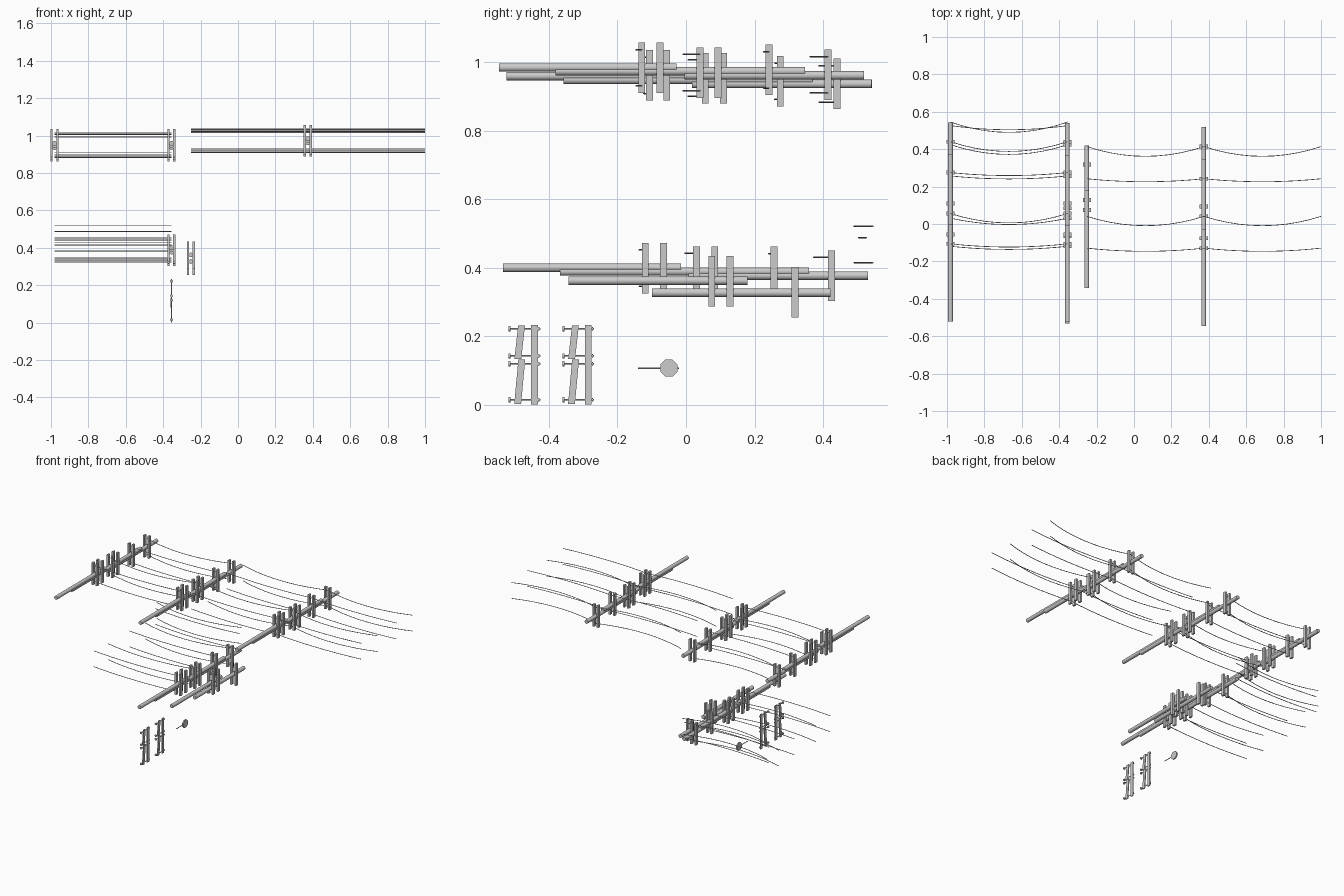
import bpy, bmesh, math
from mathutils import Vector

old = bpy.data.objects.get("Cube")
if old:
    bpy.data.objects.remove(old, do_unlink=True)


def material(name, value):
    m = bpy.data.materials.new(name)
    m.use_nodes = True
    m.diffuse_color = (value, value, value, 1)
    m.node_tree.nodes["Principled BSDF"].inputs["Base Color"].default_value = (value, value, value, 1)
    return m


GREY = material("weathered grey", 0.6)


def finish(name, bm, smooth=False):
    bmesh.ops.recalc_face_normals(bm, faces=bm.faces)
    mesh = bpy.data.meshes.new(name)
    bm.to_mesh(mesh)
    bm.free()
    mesh.materials.append(GREY)
    ob = bpy.data.objects.new(name, mesh)
    bpy.context.collection.objects.link(ob)
    if smooth:
        bpy.ops.object.select_all(action='DESELECT')
        ob.select_set(True)
        bpy.context.view_layer.objects.active = ob
        bpy.ops.object.shade_smooth_by_angle(angle=math.radians(50))


def add_tube(bm, points, radius, sides):
    """Sweep a round section along a path and cap both ends."""
    points = [Vector(p) for p in points]
    rings = []
    for i, p in enumerate(points):
        along = (points[min(i + 1, len(points) - 1)] - points[max(i - 1, 0)]).normalized()
        side = along.cross(Vector((0, 0, 1))).normalized()
        up = side.cross(along)
        angles = [2 * math.pi * (k + 0.5) / sides for k in range(sides)]
        rings.append([bm.verts.new(p + radius * (math.cos(a) * side + math.sin(a) * up)) for a in angles])
    for a, b in zip(rings, rings[1:]):
        for k in range(sides):
            n = (k + 1) % sides
            bm.faces.new((a[k], a[n], b[n], b[k]))
    bm.faces.new(rings[0])
    bm.faces.new(rings[-1])


def add_box(bm, centre, size, lean=0.0):
    """Box with its top shifted along y by lean."""
    verts = bmesh.ops.create_cube(bm, size=1)["verts"]
    for v in verts:
        shift = lean * v.co.z
        v.co = Vector(centre) + Vector([c * s for c, s in zip(v.co, size)])
        v.co.y += shift


# Poles: overlapping round timbers, each stepped slightly lower
def pole(name, x, sections):
    bm = bmesh.new()
    for y0, y1, z in sections:
        add_tube(bm, [(x, y0, z), (x, y1, z)], 0.0125, 16)
    finish(name, bm, True)


def stepped(y, z):
    return [(y, y + 0.518, z), (y + 0.165, y + 0.892, z - 0.011), (y + 0.541, y + 1.064, z - 0.023)]


# Crossarms: a twin pair of bars clamped either side of the pole
def crossarms(name, x, places):
    bm = bmesh.new()
    for y, z in places:
        for s in (-1, 1):
            add_box(bm, (x + s * 0.0155, y, z), (0.012, 0.02, 0.147))
    finish(name, bm)


LEFT, MIDDLE, SHORT, RIGHT = -0.981, -0.356, -0.252, 0.373

right_arms = [(-0.129, 0.983), (-0.076, 0.983), (0.041, 0.969), (0.093, 0.969), (0.242, 0.977), (0.414, 0.963)]
left_arms = [(-0.106, 0.961), (-0.056, 0.961), (0.056, 0.953), (0.109, 0.953), (0.275, 0.944), (0.440, 0.936)]
low_arms = [(-0.119, 0.399), (-0.066, 0.399), (0.031, 0.389), (0.084, 0.389), (0.257, 0.388), (0.424, 0.377)]
short_arms = [(0.075, 0.361), (0.128, 0.361), (0.318, 0.328)]

for name, x, y, z, arms in (
        ("upper_right", RIGHT, -0.545, 0.984, right_arms),
        ("upper_middle", MIDDLE, -0.523, 0.959, left_arms),
        ("upper_left", LEFT, -0.521, 0.959, left_arms),
        ("lower", MIDDLE, -0.533, 0.400, low_arms)):
    pole(name + "_pole", x, stepped(y, z))
    crossarms(name + "_crossarms", x, arms)
pole("short_pole", SHORT, [(-0.342, 0.179, 0.362), (-0.099, 0.421, 0.327)])
crossarms("short_crossarms", SHORT, short_arms)


# Wires: sagging spans, one near each end of a crossarm
def wires(name, x0, x1, spans, runs):
    bm = bmesh.new()
    steps = 10
    w = (x1 - x0) / spans
    for y, sag, zs in runs:
        for z in zs:
            for i in range(spans):
                pts = []
                for k in range(steps + 1):
                    t = k / steps
                    pts.append((x0 + w * (i + t), y - sag * 4 * t * (1 - t), z))
                add_tube(bm, pts, 0.0022, 6)
    finish(name, bm, True)


def runs_for(arms, second_sag, rise=0.053):
    carrying = [arms[i] for i in (0, 2, 4, 5)]
    sags = (0.017, second_sag, 0.016, 0.052)
    return [(y, s, (z - rise, z + rise)) for (y, z), s in zip(carrying, sags)]


wires("right_wires", SHORT, 1.0, 2, runs_for(right_arms, 0.05))
wires("left_wires", LEFT, MIDDLE, 1, runs_for(left_arms, 0.05))
wires("lower_wires", LEFT, MIDDLE, 1, runs_for(low_arms, 0.034))
wires("loose_wires", LEFT, MIDDLE, 1, [(0.545, 0.055, (0.521, 0.415)), (0.526, 0.022, (0.488, 0.384))])

# Spare brackets: an upright, two leaning bars and through bolts
for i in range(2):
    y = -0.442 + i * 0.157
    bm = bmesh.new()
    add_box(bm, (MIDDLE, y, 0.117), (0.006, 0.02, 0.233))
    add_box(bm, (MIDDLE, y - 0.043, 0.183), (0.006, 0.02, 0.098), 0.011)
    add_box(bm, (MIDDLE, y - 0.043, 0.067), (0.006, 0.02, 0.13), 0.012)
    finish(f"bracket_bars_{i + 1}", bm)
    bm = bmesh.new()
    for z in (0.222, 0.143, 0.12, 0.015):
        add_tube(bm, [(MIDDLE, y - 0.075, z), (MIDDLE, y + 0.017, z)], 0.0025, 8)
        add_tube(bm, [(MIDDLE, y - 0.075, z), (MIDDLE, y - 0.07, z)], 0.008, 8)
        add_tube(bm, [(MIDDLE, y + 0.011, z), (MIDDLE, y + 0.014, z)], 0.006, 8)
    finish(f"bracket_bolts_{i + 1}", bm, True)

# Spare disc on a thin rod
bm = bmesh.new()
add_tube(bm, [(MIDDLE - 0.004, -0.05, 0.107), (MIDDLE + 0.004, -0.05, 0.107)], 0.027, 8)
add_tube(bm, [(MIDDLE, -0.14, 0.107), (MIDDLE, -0.02, 0.107)], 0.0025, 8)
finish("disc_and_rod", bm)
